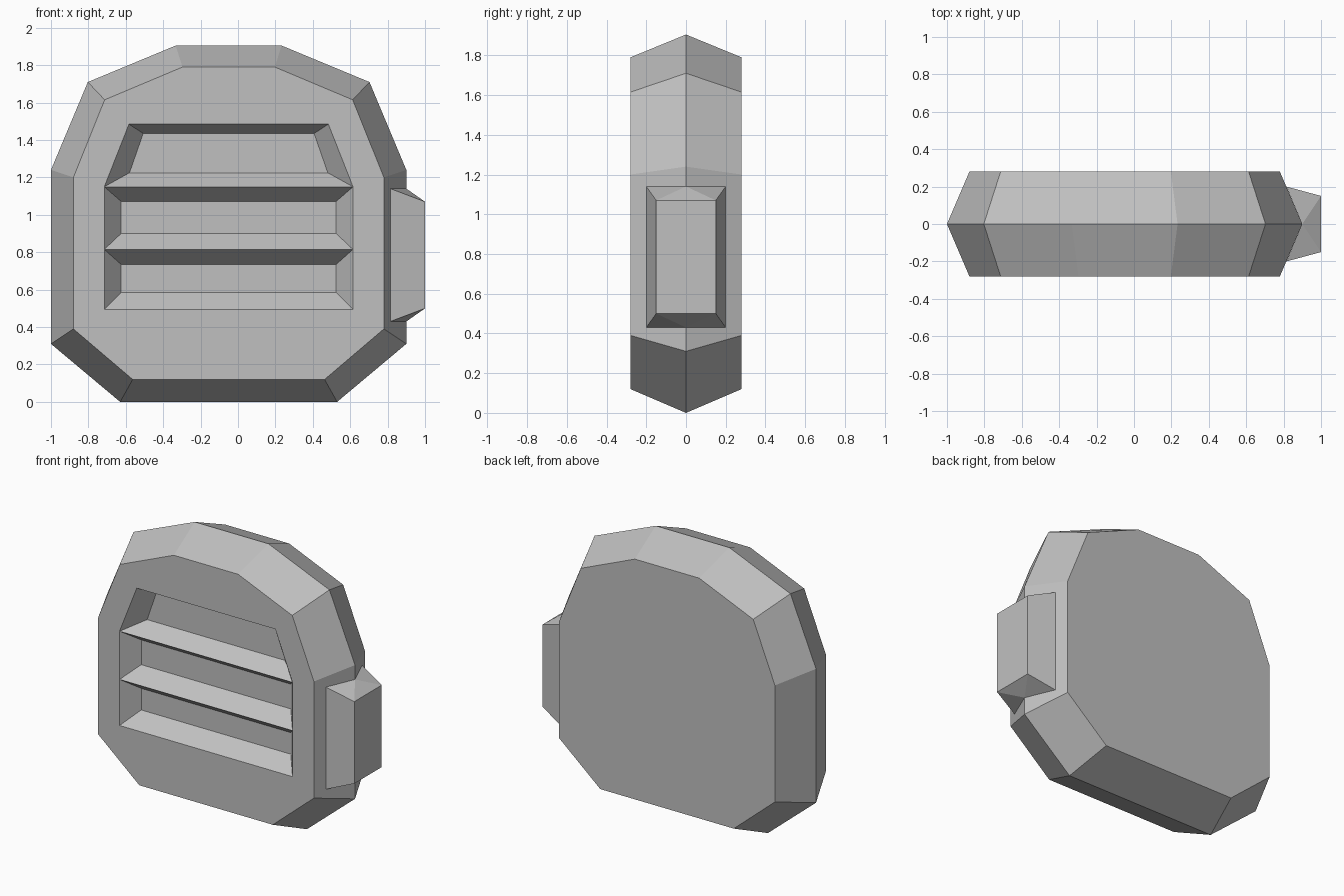
import bpy
import bmesh

cube = bpy.data.objects.get("Cube")
if cube:
    bpy.data.objects.remove(cube, do_unlink=True)

grey = bpy.data.materials.new("plain_grey")
grey.use_nodes = True
tone = (0.53, 0.53, 0.53, 1)
grey.diffuse_color = tone
grey.node_tree.nodes["Principled BSDF"].inputs["Base Color"].default_value = tone


def finish(bm, name, x=0.0):
    """Orient the faces and turn the mesh into an object."""
    bmesh.ops.remove_doubles(bm, verts=bm.verts[:], dist=0.0005)
    bmesh.ops.recalc_face_normals(bm, faces=bm.faces[:])
    mesh = bpy.data.meshes.new(name)
    bm.to_mesh(mesh)
    bm.free()
    mesh.materials.append(grey)
    obj = bpy.data.objects.new(name, mesh)
    obj.location.x = x
    bpy.context.collection.objects.link(obj)
    return obj


def face(bm, points):
    return bm.faces.new([bm.verts.new(p) for p in points])


def at(profile, y):
    return [(x, y, z) for x, z in profile]


def strip(bm, a, b):
    """Quads between two open profiles."""
    for i in range(len(a) - 1):
        face(bm, (a[i], a[i + 1], b[i + 1], b[i]))


# Case: one half, bottom to top, with a wide middle and bevelled faces
HALF_DEPTH = 0.28
FLOOR = -HALF_DEPTH + 0.11
rim = [(0, 0), (0.58, 0), (0.95, 0.31), (0.95, 1.24),
       (0.753, 1.71), (0.283, 1.905), (0, 1.905)]
flat = [(0, 0.12), (0.513, 0.12), (0.83, 0.39), (0.83, 1.20),
        (0.663, 1.615), (0.247, 1.79), (0, 1.79)]
opening = [(0, 1.485), (0.533, 1.485), (0.665, 1.15),
           (0.665, 0.815), (0.665, 0.495), (0, 0.495)]

bm = bmesh.new()
for y in (-HALF_DEPTH, HALF_DEPTH):
    strip(bm, at(rim, 0), at(flat, y))
face(bm, at(flat, HALF_DEPTH))
face(bm, at(flat + opening, -HALF_DEPTH))

# Three sloped grille recesses, separated by sharp ridges
floors = [[(0.457, 1.435), (0.53, 1.225)],
          [(0.575, 1.072), (0.575, 0.90)],
          [(0.575, 0.735), (0.575, 0.585)]]
for i, (top, bottom) in enumerate(floors):
    hi, lo = opening[i + 1], opening[i + 2]
    outer = at([(0, hi[1]), hi, lo, (0, lo[1])], -HALF_DEPTH)
    inner = at([(0, top[1]), top, bottom, (0, bottom[1])], FLOOR)
    strip(bm, outer, inner)
    face(bm, inner)

bmesh.ops.remove_doubles(bm, verts=bm.verts[:], dist=0.0005)
bmesh.ops.mirror(bm, geom=bm.verts[:] + bm.edges[:] + bm.faces[:],
                 axis='X', merge_dist=0.0005)
finish(bm, "case", -0.05)

# Side button: tapered block whose base follows the case's ridge
bm = bmesh.new()
low, high = [
    [(0.815, -0.2, zb), (0.9, 0, zb), (0.815, 0.2, zb), (1, 0.15, ze), (1, -0.15, ze)]
    for zb, ze in ((0.43, 0.5), (1.14, 1.07))]
strip(bm, low + low[:1], high + high[:1])
for a, b, c, d, e in (low, high):
    for tri in ((a, b, e), (b, d, e), (b, c, d)):
        face(bm, tri)
finish(bm, "side_button")
